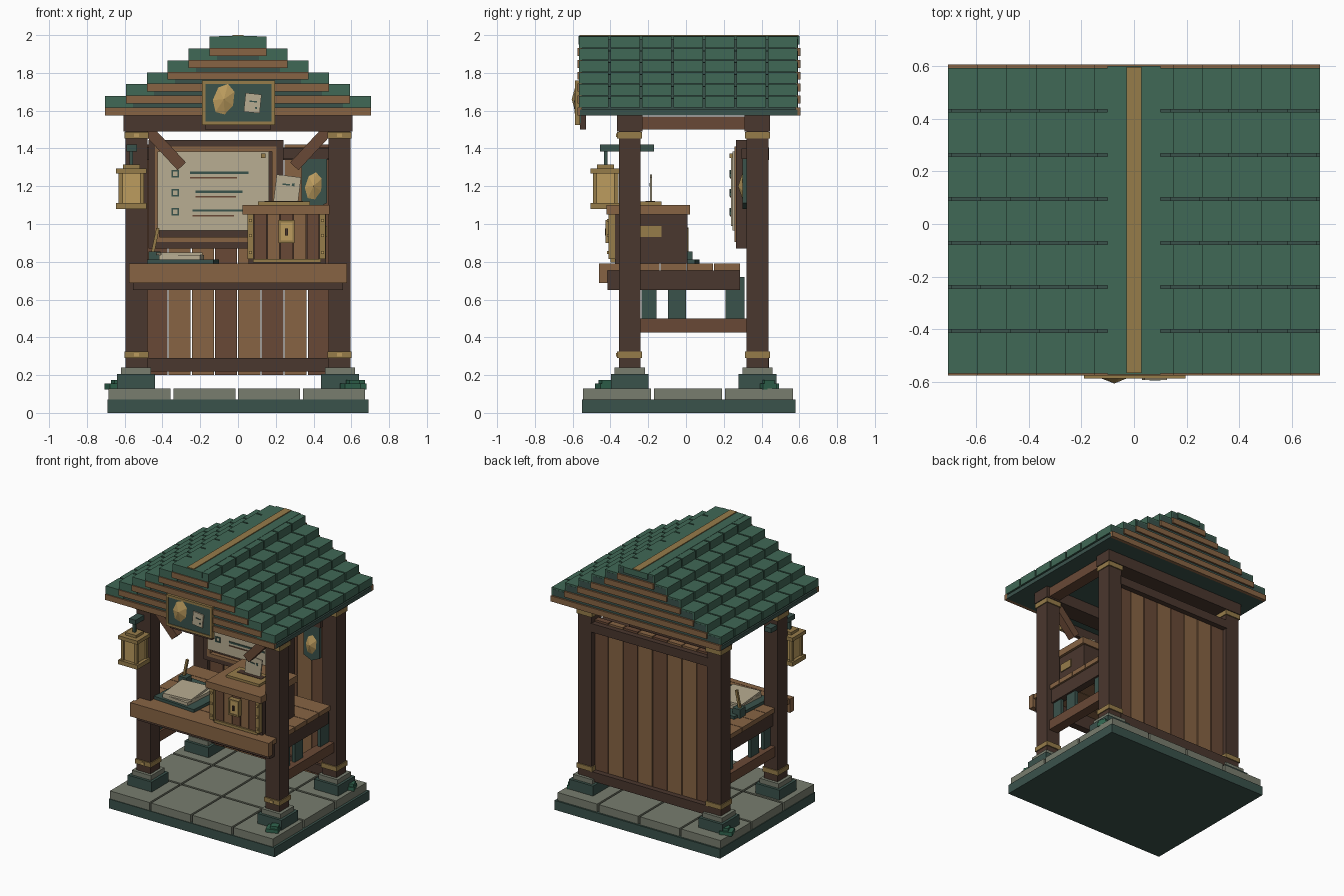
import bpy, bmesh, math
from mathutils import Matrix, Vector

if "Cube" in bpy.data.objects:
    bpy.data.objects.remove(bpy.data.objects["Cube"])


def srgb(r, g, b):
    return tuple(((c / 255 + 0.055) / 1.055) ** 2.4 if c > 10 else c / 3294 for c in (r, g, b)) + (1,)


PALETTE = {
    "roof_green": (64, 104, 86), "dark_teal": (58, 82, 75), "stone": (120, 125, 110),
    "dark_brown": (74, 55, 46), "red_brown": (105, 73, 54), "mid_brown": (135, 100, 68),
    "brass": (150, 124, 74), "gold": (188, 156, 94), "paper": (184, 173, 146), "leaf_green": (48, 100, 78),
}
MATS = {}
for key, rgb in PALETTE.items():
    MATS[key] = bpy.data.materials.new(key)
    MATS[key].diffuse_color = srgb(*rgb)


def finish(name, bm, mats):
    me = bpy.data.meshes.new(name)
    bm.to_mesh(me)
    bm.free()
    for m in mats:
        me.materials.append(MATS[m])
    ob = bpy.data.objects.new(name, me)
    bpy.context.collection.objects.link(ob)
    return ob


def part(name, mats, boxes, axis="Y", angle=0, mirror=False):
    """Boxes (x0, x1, y0, y1, z0, z1[, material]) joined in one mesh, turned about their middle."""
    mats = mats.split()
    bm = bmesh.new()
    boxes = [tuple(b) + (0,) * (7 - len(b)) for b in boxes]
    if mirror:
        boxes += [(-b[1], -b[0]) + b[2:] for b in boxes]
    for x0, x1, y0, y1, z0, z1, mi in boxes:
        mid = Vector((x0 + x1, y0 + y1, z0 + z1)) / 2
        mat = Matrix.Translation(mid) @ Matrix.Rotation(math.radians(angle), 4, axis) @ Matrix.Diagonal((x1 - x0, y1 - y0, z1 - z0, 1))
        for v in bmesh.ops.create_cube(bm, size=1, matrix=mat)["verts"]:
            for f in v.link_faces:
                f.material_index = mi
    return finish(name, bm, mats)


def frame(x0, x1, y0, y1, z0, z1, w, mi=0):
    """Four bars around a rectangle that faces the front."""
    return [(x0, x1, y0, y1, z0, z0 + w, mi), (x0, x1, y0, y1, z1 - w, z1, mi),
            (x0, x0 + w, y0, y1, z0 + w, z1 - w, mi), (x1 - w, x1, y0, y1, z0 + w, z1 - w, mi)]


def crystal(name, x, y, z, rx, rz, depth, angle):
    """Faceted emblem pointing to the front."""
    bm = bmesh.new()
    bmesh.ops.create_cone(bm, cap_ends=True, segments=7, radius1=1, radius2=0, depth=1)
    bm.transform(Matrix.Translation((x, y - depth / 2, z)) @ Matrix.Rotation(math.radians(angle), 4, "Y")
                 @ Matrix.Diagonal((rx, depth, rz, 1)) @ Matrix.Rotation(math.radians(90), 4, "X"))
    finish(name, bm, ["gold"])


# Base with stone paving
part("base_slab", "dark_teal", [(-.69, .69, -.55, .58, 0, .07)])
part("paving", "stone", [(-.685 + .343 * i, -.357 + .343 * i, -.545 + .376 * j, -.185 + .376 * j, .065, .13)
                         for i in range(4) for j in range(3)])

# Corner posts, feet and brass bands
FY = (-.298, .378)
part("post_feet", "dark_teal stone", [b for y in FY for b in (
    (.44, .64, y - .1, y + .1, .125, .205), (.46, .62, y - .08, y + .08, .205, .24, 1))], mirror=True)
part("posts", "dark_brown red_brown", [(.48, .595, y - .058, y + .058, .235, 1.57, i == 2)
                                       for i, y in enumerate(FY)], mirror=True)
part("post_bands", "brass", [(.473, .602, y - .066, y + .066, z, z + .035)
                             for y in FY for z in (.29, 1.452)], mirror=True)
part("band_studs", "gold", [(.525, .55, -.37, -.36, z + .008, z + .026) for z in (.29, 1.452)], mirror=True)

# Beams and braces
part("cross_beams", "dark_brown", [(-.605, .605, y - .068, y + .068, 1.49, 1.575) for y in FY])
part("side_beams", "red_brown", [(.49, .58, -.23, .31, 1.5, 1.57), (.5, .575, -.245, .325, .425, .5)], mirror=True)
for s in (-1, 1):
    part("front_brace", "red_brown", [(s * .4 - .15, s * .4 + .15, -.33, -.27, 1.385, 1.445)], angle=-s * 47)
part("side_slats", "dark_teal", [(.515, .54, a, b, .49, .72) for a, b in
                                 ((-.235, -.155), (-.095, 0), (.21, .31))], mirror=True)

# Back wall of planks between rails
part("back_planks", "mid_brown red_brown", [(-.49 + .1228 * i, -.373 + .1228 * i, .355, .4, .2, 1.42, m)
                                            for i, m in enumerate((1, 0, 0, 1, 0, 1, 0, 1))])
part("back_rails", "dark_brown", [(-.49, .49, .335, .44, z0, z1) for z0, z1 in ((.22, .29), (1.34, 1.405))])

# Stepped roof: dark core, tile courses, gable boards
core, tiles, boards = [], [], []
for i in range(6):
    w, z = .705 - .111 * i, 1.575 + .063 * i
    core.append((-w + .012, w - .012, -.562, .592, z, z + .09))
    boards += [(-w, w, a, b, z, z + .042) for a, b in ((-.575, -.55), (.58, .605))]
    for s in (-1, 1):
        tiles += [(min(s * w, s * (w - .15)), max(s * w, s * (w - .15)), -.567 + .167 * j, -.411 + .167 * j,
                   z + .042, z + .102) for j in range(7)]
    core += [(-w, w, -.56, .59, z, z + .03)]
part("roof_core", "dark_teal", core)
part("roof_tiles", "roof_green", tiles)
part("gable_boards", "mid_brown", boards)
part("ridge_cap", "roof_green brass", [(-.1, .1, -.57, .6, 1.95, 1.994), (-.028, .028, -.565, .595, 1.99, 2.0, 1)])

# Gable sign with emblem and note
part("sign_hanger", "dark_brown", [(-.175, .175, -.56, -.53, 1.5, 1.7)])
part("sign", "dark_teal brass", [(-.18, .18, -.582, -.555, 1.535, 1.75)]
     + frame(-.19, .195, -.587, -.56, 1.525, 1.76, .018, 1))
crystal("sign_emblem", -.075, -.58, 1.66, .062, .092, .025, 15)
part("sign_note", "paper", [(.035, .12, -.591, -.58, 1.59, 1.69)], angle=6)
part("sign_note_mark", "dark_teal", [(.06, .1, -.594, -.59, 1.645, 1.652), (.09, .1, -.594, -.59, 1.61, 1.62)], angle=6)

# Counter
part("counter_top", "mid_brown red_brown", [(-.57, .57, -.42 + .142 * i, -.282 + .142 * i, .755, .79)
                                            for i in range(5)])
part("counter_front", "mid_brown", [(-.577, .577, -.46, -.415, .688, .792)])
part("counter_apron", "dark_brown", [(-.555, .555, -.415, -.36, .65, .755), (-.555, .555, .24, .285, .65, .755),
                                     (-.555, -.5, -.36, .24, .65, .755), (.5, .555, -.36, .24, .65, .755)])

# Notice board
part("board_frame", "dark_brown mid_brown", [(-.47, .235, .29, .33, .875, 1.44)]
     + frame(-.475, .24, .265, .33, .87, 1.445, .035) + frame(-.44, .205, .258, .3, .905, 1.41, .025, 1))
part("board_sheet", "paper", [(-.425, .165, .245, .295, .965, 1.385), (-.4, .14, .238, .25, .99, 1.36)])
ink = []
for z, a, b, c in ((1.265, -.255, .055, -.005), (1.165, -.225, .025, -.01), (1.065, -.24, .055, -.02)):
    ink += frame(-.352, -.312, .231, .24, z - .02, z + .02, .008)
    ink += [(a, b, .233, .24, z, z + .013), (a, c, .233, .24, z - .024, z - .017, 1)]
part("board_writing", "dark_teal red_brown", ink)
part("board_pin", "brass", [(.122, .145, .23, .25, 1.35, 1.373)])

# Hanging banner at the right of the board
bm = bmesh.new()
pts = [(.335, 1.37), (.47, 1.37), (.47, 1.11), (.402, 1.08), (.335, 1.11)]
face = bm.faces.new([bm.verts.new((x, .3, z)) for x, z in pts])
ext = bmesh.ops.extrude_face_region(bm, geom=[face])["geom"]
bmesh.ops.translate(bm, vec=(0, .025, 0), verts=[v for v in ext if isinstance(v, bmesh.types.BMVert)])
bmesh.ops.recalc_face_normals(bm, faces=bm.faces)
finish("banner", bm, ["dark_teal"])
part("banner_rod", "dark_brown", [(.24, .48, .295, .335, 1.345, 1.4)])
crystal("banner_emblem", .4, .3, 1.2, .045, .075, .025, 10)

# Deposit box
part("box_body", "dark_brown red_brown mid_brown", [(.055, .465, -.375, .008, .79, 1.055)]
     + [(.085 + .07 * i, .15 + .07 * i, -.388, -.37, .81, 1.055, 1 + i % 2) for i in range(5)])
part("box_lid", "mid_brown", [(.025, .485, -.42, .02, 1.05, 1.1)])
part("box_slot", "brass dark_brown", [(.105, .38, -.29, -.13, 1.098, 1.118), (.14, .345, -.215, -.165, 1.116, 1.121, 1)])
part("box_trim", "brass", [(x, x + .032, -.41, -.36, .815, 1.05) for x in (.05, .432)]
     + [(.08, .44, -.4, -.37, .795, .815), (.463, .472, -.24, -.13, .93, .99)])
part("box_studs", "gold", [(x, x + .016, -.418, -.4, z, z + .016) for x in (.058, .44) for z in (.84, .93, 1.01)])
part("box_lock", "gold brass dark_brown", [(.225, .29, -.42, -.38, .91, 1.01)]
     + frame(.215, .3, -.425, -.38, .9, 1.02, .012, 1) + [(.25, .265, -.43, -.415, .94, .975, 2)])
part("letter", "paper", [(.195, .325, -.19, -.18, 1.1, 1.255)], angle=7)
part("letter_mark", "dark_teal", [(.235, .275, -.193, -.189, 1.205, 1.213), (.285, .3, -.193, -.189, 1.2, 1.215)], angle=7)

# Writing pad, inkwell and pen
part("writing_pad", "dark_teal", [(-.465, -.115, -.33, .06, .79, .812)], axis="Z", angle=-4)
part("paper_stack", "paper", [(-.41, -.19, -.31, -.03, .81, .835)], axis="Z", angle=-4)
part("top_paper", "paper", [(-.42, -.2, -.3, -.04, .835, .85)], axis="Z", angle=5)
part("inkwell", "dark_teal", [(-.475, -.41, -.03, .035, .79, .855)])
part("pen", "brass", [(-.447, -.43, -.005, .012, .84, .98)], angle=12)

# Lantern on its bracket
part("lantern_bracket", "dark_teal", [(-.59, -.535, -.455, -.17, 1.385, 1.42), (-.575, -.555, -.435, -.415, 1.31, 1.39)])
lx, ly = -.565, -.425
ring = lambda r, z0, z1, m=0: (lx - r, lx + r, ly - r, ly + r, z0, z1, m)
part("lantern", "brass gold", [ring(.08, 1.08, 1.112), ring(.08, 1.268, 1.295), ring(.045, 1.295, 1.315),
                               ring(.055, 1.11, 1.27, 1)]
     + [(lx + a * .056 - .011, lx + a * .056 + .011, ly + b * .056 - .011, ly + b * .056 + .011, 1.11, 1.27)
        for a in (-1, 1) for b in (-1, 1)])

# Leafy tufts by the feet
tufts = []
for x, y in ((.6, -.43), (.63, .43), (-.645, .44)):
    tufts += [(x - .05, x + .04, y - .04, y + .04, .125, .155), (x - .02, x + .035, y - .025, y + .03, .15, .175)]
part("leaf_tufts", "leaf_green", tufts, axis="Z", angle=20)

for m in bpy.data.materials:
    if m.users and not m.is_grease_pencil:
        m.use_nodes = True
        m.node_tree.nodes["Principled BSDF"].inputs["Base Color"].default_value = m.diffuse_color
